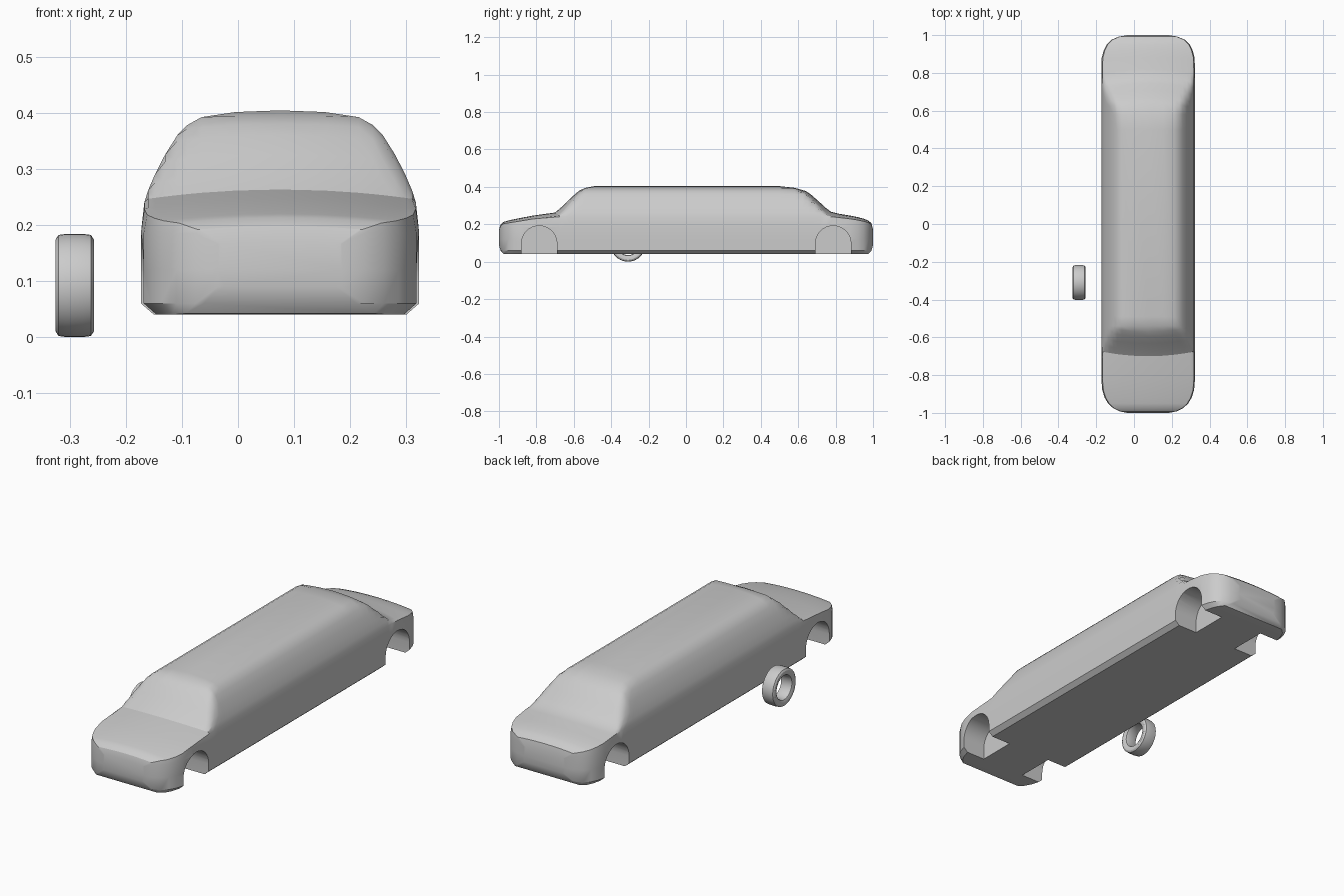
import bpy
import bmesh
import math

if "Cube" in bpy.data.objects:
    bpy.data.objects.remove(bpy.data.objects["Cube"], do_unlink=True)

CENTRE = 0.075
HALF = 0.248

grey = bpy.data.materials.new("light_grey")
grey.use_nodes = True
GREY = (0.6, 0.6, 0.6, 1)
grey.diffuse_color = GREY
grey.node_tree.nodes["Principled BSDF"].inputs["Base Color"].default_value = GREY


def loft(name, rings, closed=False):
    """Skin equal rings of points; cap the ends or close the loop."""
    bm = bmesh.new()
    rows = [[bm.verts.new(p) for p in ring] for ring in rings]
    pairs = list(zip(rows, rows[1:]))
    if closed:
        pairs.append((rows[-1], rows[0]))
    else:
        bm.faces.new(rows[0])
        bm.faces.new(rows[-1])
    for a, b in pairs:
        for i in range(len(a)):
            j = (i + 1) % len(a)
            bm.faces.new((a[i], a[j], b[j], b[i]))
    bmesh.ops.recalc_face_normals(bm, faces=bm.faces)
    mesh = bpy.data.meshes.new(name)
    bm.to_mesh(mesh)
    bm.free()
    mesh.materials.append(grey)
    obj = bpy.data.objects.new(name, mesh)
    bpy.context.collection.objects.link(obj)
    return obj


def activate(obj):
    bpy.ops.object.select_all(action='DESELECT')
    obj.select_set(True)
    bpy.context.view_layer.objects.active = obj


# Half cross-section of the cabin, sill to roof: (x, z)
section = [(.225, .04), (.248, .06), (.248, .12), (.248, .185), (.242, .24),
           (.235, .262), (.223, .29), (.205, .325), (.183, .36), (.165, .378),
           (.14, .392), (.08, .401), (0, .404)]

# Stations front to back: (y, half width, floor height, top height)
stations = [(-1, .11, .09, .17), (-.992, .15, .06, .198), (-.975, .185, .042, .213),
            (-.95, .212, .04, .22), (-.92, .23, .04, .227), (-.88, .243, .04, .235),
            (-.82, HALF, .04, .246), (-.7, HALF, .04, .263), (-.668, HALF, .04, .29),
            (-.632, HALF, .04, .325), (-.595, HALF, .04, .36), (-.57, HALF, .04, .38),
            (-.54, HALF, .04, .394), (-.49, HALF, .04, .404), (.5, HALF, .04, .404),
            (.58, HALF, .04, .395), (.64, HALF, .04, .378), (.667, HALF, .04, .36),
            (.707, HALF, .04, .325), (.745, HALF, .04, .29), (.775, HALF, .04, .267),
            (.82, HALF, .04, .256), (.88, .246, .04, .246), (.92, .235, .04, .238),
            (.95, .22, .04, .23), (.975, .195, .042, .22), (.992, .155, .06, .205),
            (1, .11, .09, .17)]


def body_ring(y, width, floor, top):
    half = []
    for x, z in section:
        x *= width / HALF
        crown = top - .012 * (x / .2) ** 2 if top < .39 else top
        # glass and hood edges sweep back towards the middle of the car
        sweep = .02 * (x / .22) ** 2 if .25 < top < .39 else 0
        half.append((x, y - math.copysign(sweep, y), max(floor, min(z, crown))))
    right = [(CENTRE + x, yy, z) for x, yy, z in half]
    left = [(CENTRE - x, yy, z) for x, yy, z in half[-2::-1]]
    return right + left


body = loft("body", [body_ring(*s) for s in stations])

# Wheel arches cut into both sides
for y in (-.785, .787):
    for side in (-1, 1):
        arc = [(y + .095 * math.cos(a), .097 + .095 * math.sin(a))
               for a in (math.pi * k / 16 for k in range(17))]
        arc += [(y - .095, 0), (y + .095, 0)]
        cutter = loft("arch_cutter", [[(CENTRE + side * d, p, q) for p, q in arc]
                                      for d in (.12, .3)])
        cutter.hide_render = True
        activate(body)
        cut = body.modifiers.new("arch", 'BOOLEAN')
        cut.operation = 'DIFFERENCE'
        cut.solver = 'EXACT'
        cut.object = cutter
        bpy.ops.object.modifier_apply(modifier=cut.name)
        bpy.data.objects.remove(cutter, do_unlink=True)

# Loose wheel beside the body: tyre and rim turned as one ring
tyre = [(-.034, .082), (-.029, .09), (-.015, .092), (.015, .092), (.029, .09),
        (.034, .082), (.034, .07), (.029, .06), (.02, .057), (-.02, .057),
        (-.029, .06), (-.034, .07)]
wheel_rings = []
for k in range(40):
    a = math.tau * k / 40
    wheel_rings.append([(-.291 + x, -.31 + r * math.cos(a), .092 + r * math.sin(a))
                        for x, r in tyre])
wheel = loft("wheel", wheel_rings, closed=True)

for obj in (body, wheel):
    activate(obj)
    bpy.ops.object.shade_smooth_by_angle(angle=math.radians(32))
